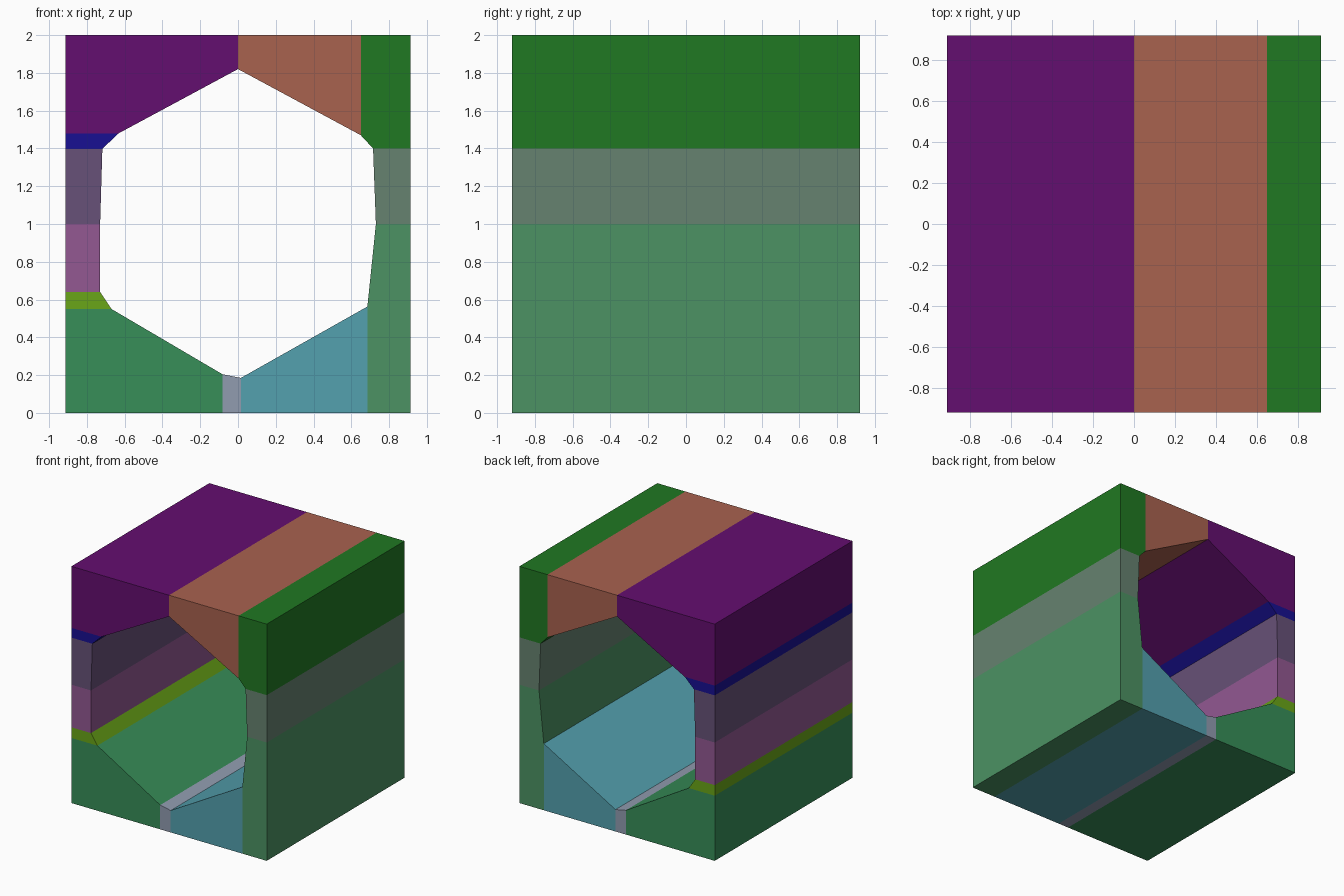
import bpy, bmesh

if "Cube" in bpy.data.objects:
    bpy.data.objects.remove(bpy.data.objects["Cube"])

W = 0.913   # half width in x
D = 0.92    # half depth in y
H = 2.0     # height


def linear(c):
    c /= 255
    return c / 12.92 if c <= 0.04045 else ((c + 0.055) / 1.055) ** 2.4


def prism(name, profile, rgb):
    """Extrude a convex x-z profile through the full depth."""
    bm = bmesh.new()
    face = bm.faces.new([bm.verts.new((x, -D, z)) for x, z in profile])
    ext = bmesh.ops.extrude_face_region(bm, geom=[face], use_keep_orig=True)
    moved = [v for v in ext["geom"] if isinstance(v, bmesh.types.BMVert)]
    bmesh.ops.translate(bm, verts=moved, vec=(0, 2 * D, 0))
    bmesh.ops.recalc_face_normals(bm, faces=bm.faces)
    mesh = bpy.data.meshes.new(name)
    bm.to_mesh(mesh)
    bm.free()
    mat = bpy.data.materials.new(name + "_colour")
    mat.diffuse_color = (*[linear(c) for c in rgb], 1)
    mat.use_nodes = True
    mat.node_tree.nodes["Principled BSDF"].inputs["Base Color"].default_value = mat.diffuse_color
    mesh.materials.append(mat)
    bpy.context.collection.objects.link(bpy.data.objects.new(name, mesh))


# Corners of the tunnel opening, shared by neighbouring blocks
apex, ru, rs, rm, rl = (0, 1.82), (0.65, 1.47), (0.715, 1.4), (0.73, 1.0), (0.685, 0.563)
b1, b2 = (0.015, 0.185), (-0.083, 0.205)
ll, ls, lm, lu, lt = (-0.67, 0.55), (-0.73, 0.64), (-0.73, 1.0), (-0.718, 1.398), (-0.632, 1.48)

# Roof blocks
prism("roof_left", [(-W, H), (-W, lt[1]), lt, apex, (0, H)], (100, 14, 112))
prism("roof_right", [(0, H), apex, ru, (ru[0], H)], (169, 98, 79))
prism("roof_corner_right", [(ru[0], H), ru, rs, (W, rs[1]), (W, H)], (32, 120, 34))

# Right wall blocks
prism("right_wall_upper", [rs, rm, (W, rm[1]), (W, rs[1])], (102, 130, 112))
prism("right_wall_lower", [rm, rl, (rl[0], 0), (W, 0), (W, rm[1])], (76, 146, 99))

# Floor blocks
prism("floor_right", [rl, b1, (b1[0], 0), (rl[0], 0)], (84, 161, 175))
prism("floor_middle", [b1, b2, (b2[0], 0), (b1[0], 0)], (145, 156, 176))
prism("floor_left", [b2, ll, (-W, ll[1]), (-W, 0), (b2[0], 0)], (55, 142, 88))

# Left wall blocks, bottom to top
left_wall = [
    ("left_wall_base", ll, ls, (106, 166, 24)),
    ("left_wall_lower", ls, lm, (147, 88, 146)),
    ("left_wall_upper", lm, lu, (103, 81, 120)),
    ("left_wall_cap", lu, lt, (24, 16, 146)),
]
for name, low, high, rgb in left_wall:
    prism(name, [(-W, low[1]), low, high, (-W, high[1])], rgb)
